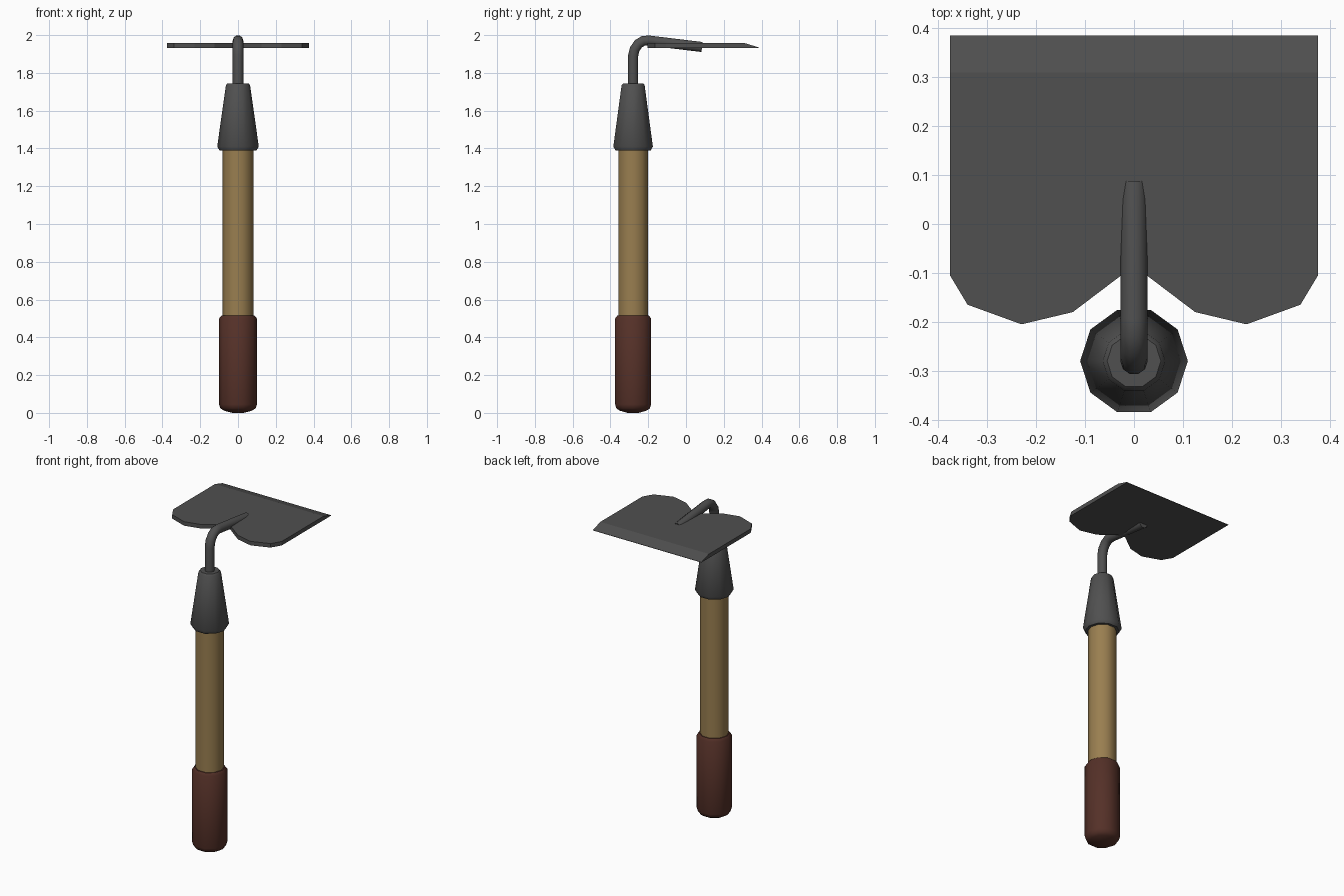
import bpy, bmesh
from math import sin, cos, pi, radians

cube = bpy.data.objects.get("Cube")
if cube:
    bpy.data.objects.remove(cube, do_unlink=True)

AXIS_Y = -0.28  # the handle stands forward of the blade
SIDES = 10


def material(name, r, g, b):
    m = bpy.data.materials.new(name)
    m.use_nodes = True
    m.diffuse_color = (r, g, b, 1)
    m.node_tree.nodes["Principled BSDF"].inputs["Base Color"].default_value = (r, g, b, 1)
    return m


steel = material("dark steel", 0.08, 0.08, 0.08)
wood = material("tan wood", 0.32, 0.21, 0.08)
rubber = material("brown grip", 0.09, 0.03, 0.021)


def add(name, bm, mat):
    bmesh.ops.recalc_face_normals(bm, faces=bm.faces)
    mesh = bpy.data.meshes.new(name)
    bm.to_mesh(mesh)
    bm.free()
    mesh.materials.append(mat)
    obj = bpy.data.objects.new(name, mesh)
    bpy.context.collection.objects.link(obj)
    return obj


def smooth(obj, angle):
    bpy.ops.object.select_all(action="DESELECT")
    obj.select_set(True)
    bpy.context.view_layer.objects.active = obj
    bpy.ops.object.shade_smooth_by_angle(angle=radians(angle))


def turned(name, profile, mat):
    """Ten-sided solid from (radius, height) pairs, capped at both ends."""
    bm = bmesh.new()
    rings = [[bm.verts.new((r * cos(2 * pi * i / SIDES), AXIS_Y + r * sin(2 * pi * i / SIDES), z))
              for i in range(SIDES)] for r, z in profile]
    for low, high in zip(rings, rings[1:]):
        for i in range(SIDES):
            j = (i + 1) % SIDES
            bm.faces.new((low[i], low[j], high[j], high[i]))
    bm.faces.new(rings[0])
    bm.faces.new(rings[-1])
    smooth(add(name, bm, mat), 40)


# Handle parts, bottom to top
turned("grip", [(0.03, 0), (0.075, 0.012), (0.093, 0.024), (0.1, 0.045), (0.1, 0.5), (0.088, 0.515)], rubber)
turned("wooden_handle", [(0.082, 0.48), (0.082, 1.42)], wood)
turned("ferrule", [(0.098, 1.39), (0.11, 1.41), (0.064, 1.735), (0.055, 1.745)], steel)

# Bent neck
curve = bpy.data.curves.new("neck", "CURVE")
curve.dimensions = "3D"
curve.bevel_depth = 0.028
curve.bevel_resolution = 3
curve.use_fill_caps = True
path = [(AXIS_Y, 1.72), (AXIS_Y, 1.89), (-0.272, 1.925), (-0.252, 1.954),
        (-0.225, 1.97), (-0.195, 1.971), (0.085, 1.937)]
spline = curve.splines.new("POLY")
spline.points.add(len(path) - 1)
for p, (y, z) in zip(spline.points, path):
    p.co = (0, y, z, 1)
curve.materials.append(steel)
neck = bpy.data.objects.new("neck", curve)
bpy.context.collection.objects.link(neck)
bpy.ops.object.select_all(action="DESELECT")
neck.select_set(True)
bpy.context.view_layer.objects.active = neck
bpy.ops.object.convert(target="MESH")
smooth(bpy.context.object, 50)

# Blade with a lobed front edge and a ground cutting edge at the back
half = [(0.376, 0.385), (0.376, 0.31), (0.376, -0.105), (0.34, -0.165),
        (0.23, -0.205), (0.125, -0.18), (0.03, -0.108)]
outline = half + [(0, -0.088)] + [(-x, y) for x, y in reversed(half)]
bm = bmesh.new()
bottom = [bm.verts.new((x, y, 1.933)) for x, y in outline]
top = [bm.verts.new((x, y, 1.935 if y > 0.38 else 1.958)) for x, y in outline]
bm.faces.new(bottom)
n = len(outline)
for i in range(n):
    j = (i + 1) % n
    bm.faces.new((bottom[i], bottom[j], top[j], top[i]))
bm.faces.new(top[1:-1])
bm.faces.new((top[0], top[1], top[-2], top[-1]))
add("blade", bm, steel)
